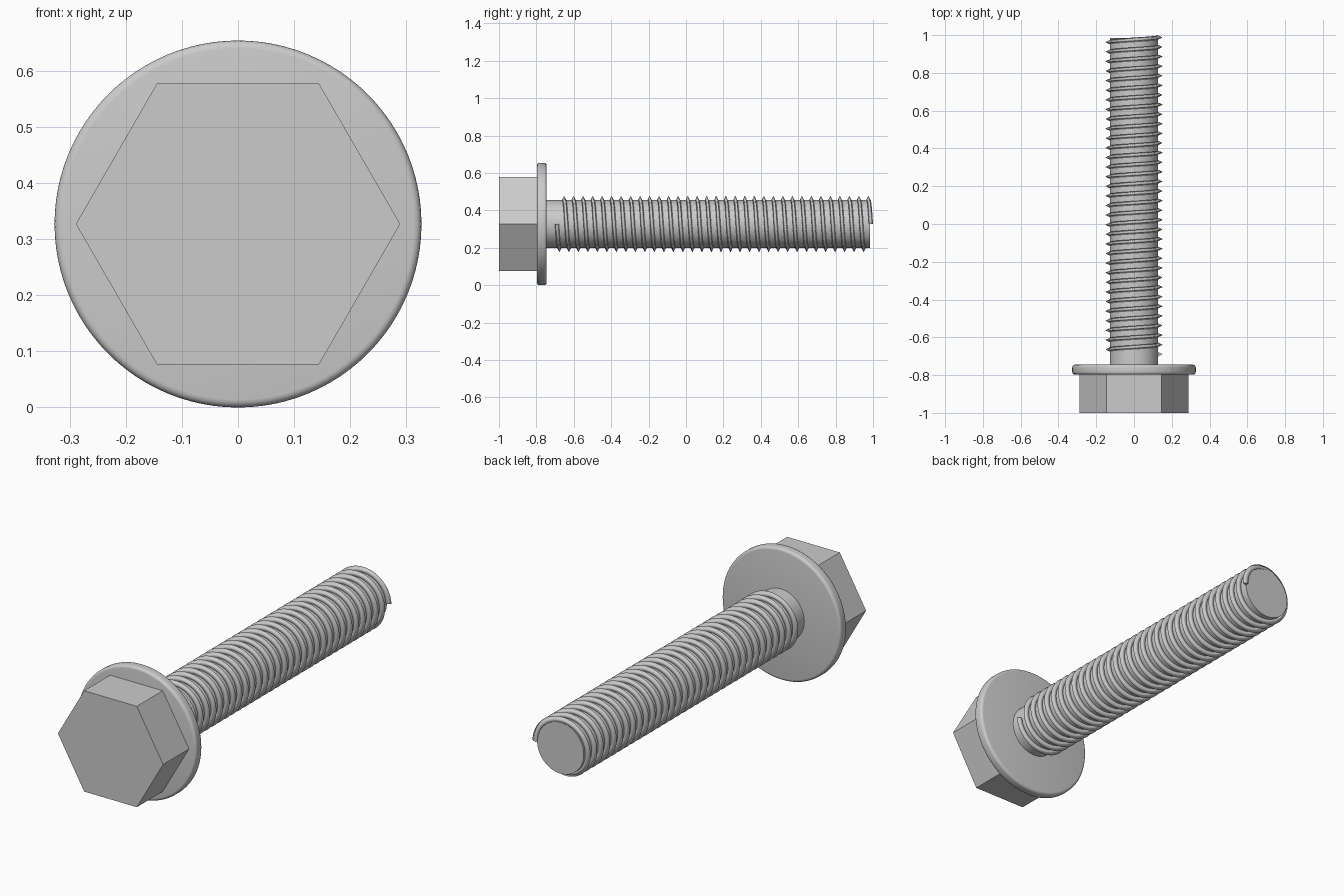
import bpy, bmesh
from math import cos, sin, pi, radians

if "Cube" in bpy.data.objects:
    bpy.data.objects.remove(bpy.data.objects["Cube"])

ZC = 0.327  # height of the bolt axis, which runs along y


def ring_point(r, a, y):
    return (r * cos(a), y, ZC + r * sin(a))


def finish(name, bm, angle=None):
    bmesh.ops.recalc_face_normals(bm, faces=bm.faces)
    mesh = bpy.data.meshes.new(name)
    bm.to_mesh(mesh)
    bm.free()
    obj = bpy.data.objects.new(name, mesh)
    bpy.context.collection.objects.link(obj)
    if angle:
        bpy.ops.object.select_all(action='DESELECT')
        obj.select_set(True)
        bpy.context.view_layer.objects.active = obj
        bpy.ops.object.shade_smooth_by_angle(angle=radians(angle))
    return obj


def lathe(name, profile, sides, angle=None):
    """Closed solid of revolution from (radius, y) pairs, capped at both ends."""
    bm = bmesh.new()
    rings = [[bm.verts.new(ring_point(r, 2 * pi * i / sides, y)) for i in range(sides)]
             for r, y in profile]
    for a, b in zip(rings, rings[1:]):
        for i in range(sides):
            j = (i + 1) % sides
            bm.faces.new((a[i], a[j], b[j], b[i]))
    bm.faces.new(rings[0])
    bm.faces.new(rings[-1])
    return finish(name, bm, angle)


def helix_thread(name, y0, y1, turns, steps, r_root, r_tip, half):
    """Right-handed triangular ridge swept along a helix."""
    bm = bmesh.new()
    n = turns * steps
    rows = []
    for i in range(n + 1):
        a = -2 * pi * i / steps
        y = y0 + (y1 - y0) * i / n
        rows.append([bm.verts.new(ring_point(r, a, y + d))
                     for r, d in ((r_root, -half), (r_tip, 0), (r_root, half))])
    for p, q in zip(rows, rows[1:]):
        for k in range(3):
            m = (k + 1) % 3
            bm.faces.new((p[k], p[m], q[m], q[k])).smooth = True
    bm.faces.new(rows[0])
    bm.faces.new(rows[-1])
    return finish(name, bm)


# Hexagonal head
lathe("hex_head", [(0.289, -1.0), (0.289, -0.79)], 6)

# Round flange with softened rims
R, F, B, c = 0.327, -0.797, -0.745, 0.014
rim = [(R - c + c * sin(t * pi / 8), F + c - c * cos(t * pi / 8)) for t in range(5)]
rim += [(R - c + c * cos(t * pi / 8), B - c + c * sin(t * pi / 8)) for t in range(5)]
lathe("flange", rim, 96, 35)

# Plain shank
lathe("shank", [(0.128, -0.75), (0.128, 0.985)], 64, 35)

# Screw thread
helix_thread("thread", -0.69, 0.988, 33, 64, 0.125, 0.151, 0.012)
